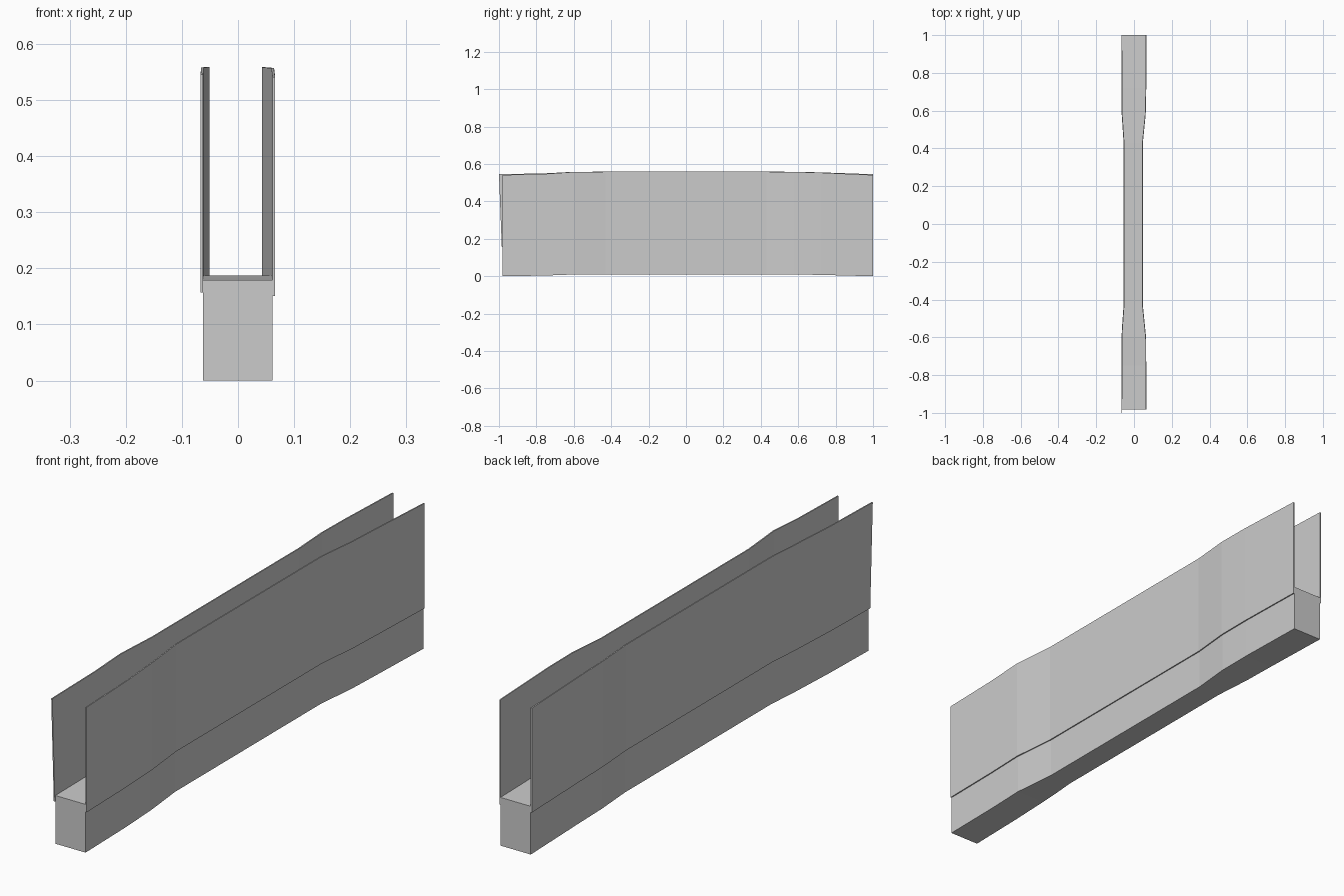
import bpy, bmesh

if "Cube" in bpy.data.objects:
    bpy.data.objects.remove(bpy.data.objects["Cube"])

# stations along the span: y, left outer x, right outer x, vertical camber
STATIONS = [
    (-1.00, -0.067, 0.066, 0.000),
    (-0.75, -0.066, 0.065, 0.005),
    (-0.60, -0.066, 0.064, 0.013),
    (-0.54, -0.063, 0.058, 0.013),
    (-0.43, -0.055, 0.047, 0.014),
    (0.43, -0.055, 0.047, 0.014),
    (0.58, -0.065, 0.062, 0.013),
    (0.72, -0.066, 0.065, 0.010),
    (1.00, -0.067, 0.066, 0.000),
]
THICK = 0.0045


def loft(name, sections):
    """Skin a row of four-corner sections and cap both ends."""
    bm = bmesh.new()
    rings = [[bm.verts.new(p) for p in s] for s in sections]
    for a, b in zip(rings, rings[1:]):
        for i in range(4):
            j = (i + 1) % 4
            bm.faces.new((a[i], a[j], b[j], b[i]))
    bm.faces.new(rings[0])
    bm.faces.new(rings[-1])
    bmesh.ops.recalc_face_normals(bm, faces=bm.faces)
    mesh = bpy.data.meshes.new(name)
    bm.to_mesh(mesh)
    bm.free()
    ob = bpy.data.objects.new(name, mesh)
    bpy.context.collection.objects.link(ob)
    return ob


def section(x0, x1, z0, z1, y_low, y_high):
    return [(x0, y_low, z0), (x1, y_low, z0), (x1, y_high, z1), (x0, y_high, z1)]


deck, left, right = [], [], []
for y, xl, xr, c in STATIONS:
    first = y == -1.0
    yd = -0.982 if first else y
    deck.append(section(xl + THICK, xr - THICK, c * 0.7, 0.179 + c * 0.6, yd, yd))
    # the left wall's front end leans slightly forward at the top
    left.append(section(xl, xl + THICK, 0.157 + c * 0.7, 0.545 + c,
                        -0.985 if first else y, y))
    right.append(section(xr - THICK, xr, 0.151 + c * 0.7, 0.541 + c * 1.25, yd, yd))

# solid bridge deck and its two thin side walls
loft("bridge_deck", deck)
loft("left_side_wall", left)
loft("right_side_wall", right)
